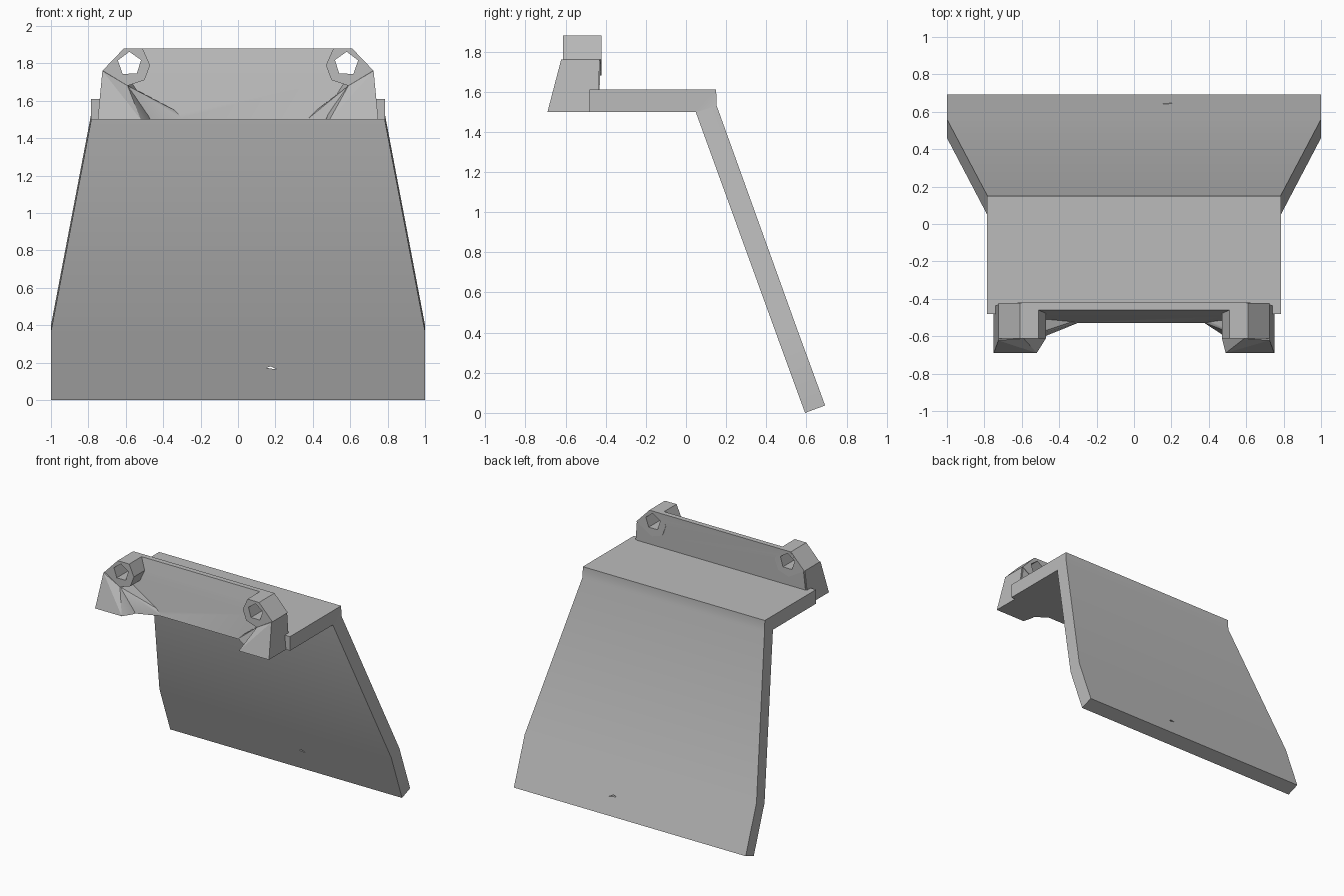
import bpy
import bmesh
import math

cube = bpy.data.objects.get("Cube")
if cube:
    bpy.data.objects.remove(cube, do_unlink=True)

grey = bpy.data.materials.new("plain grey")
grey.use_nodes = True
GREY = (0.5, 0.5, 0.5, 1)
grey.diffuse_color = GREY
grey.node_tree.nodes["Principled BSDF"].inputs["Base Color"].default_value = GREY


def add_object(name, bm):
    bmesh.ops.recalc_face_normals(bm, faces=bm.faces)
    mesh = bpy.data.meshes.new(name)
    bm.to_mesh(mesh)
    bm.free()
    mesh.materials.append(grey)
    obj = bpy.data.objects.new(name, mesh)
    bpy.context.collection.objects.link(obj)
    return obj


def hull(name, points):
    """Solid wrapped around a few corner points."""
    bm = bmesh.new()
    for p in points:
        bm.verts.new(p)
    out = bmesh.ops.convex_hull(bm, input=bm.verts)
    loose = set(out["geom_interior"]) | set(out["geom_unused"])
    bmesh.ops.delete(bm, geom=[g for g in loose if isinstance(g, bmesh.types.BMVert)], context="VERTS")
    bmesh.ops.dissolve_limit(bm, angle_limit=0.01, verts=bm.verts, edges=bm.edges)
    return add_object(name, bm)


def prism(name, outline, y0, y1):
    return hull(name, [(x, y, z) for x, z in outline for y in (y0, y1)])


def combine(target, tool, operation):
    """Apply one boolean and discard its tool."""
    mod = target.modifiers.new("join", "BOOLEAN")
    mod.operation = operation
    mod.solver = "EXACT"
    mod.object = tool
    bpy.context.view_layer.objects.active = target
    bpy.ops.object.modifier_apply(modifier=mod.name)
    bpy.data.objects.remove(tool, do_unlink=True)


# Shelf and flared sheet: paired inner and outer stations lofted as one solid
stations = [  # half width, inner (y, z), outer (y, z)
    (0.785, (-0.48, 1.5), (-0.48, 1.61)),
    (0.785, (0.05, 1.5), (0.15, 1.61)),
    (0.785, (0.05, 1.495), (0.153, 1.53)),
    (1.0, (0.46, 0.365), (0.56, 0.4)),
    (1.0, (0.593, 0.0), (0.693, 0.037)),
]
bm = bmesh.new()
rings = []
for w, inner, outer in stations:
    rings.append([bm.verts.new((x, *p)) for x, p in
                  ((-w, inner), (w, inner), (w, outer), (-w, outer))])
for a, b in zip(rings, rings[1:]):
    for i in range(4):
        j = (i + 1) % 4
        bm.faces.new((a[i], a[j], b[j], b[i]))
bm.faces.new(rings[0])
bm.faces.new(rings[-1])
shelf = add_object("shelf_and_sheet", bm)

# Tiny triangular hole near the foot of the sheet
hole = prism("hole_cutter", [(0.15, 0.172), (0.21, 0.163), (0.175, 0.18)], 0.4, 0.8)
combine(shelf, hole, "DIFFERENCE")

# Upright bracket plate, thicker toward the bottom
plate = []
for s in (-1, 1):
    plate += [(s * 0.6, -0.42, 1.88), (s * 0.715, -0.425, 1.76), (s * 0.74, -0.435, 1.5),
              (s * 0.6, -0.46, 1.88), (s * 0.72, -0.485, 1.76), (s * 0.745, -0.53, 1.5)]
bracket = hull("bracket", plate)

# Faceted bosses with wedge feet and gussets at both ends
boss_outline = [(0.61, 1.88), (0.51, 1.88), (0.47, 1.79), (0.5, 1.71), (0.59, 1.68), (0.725, 1.76)]
for s, toe, tail in ((-1, 0.52, 0.29), (1, 0.49, 0.37)):
    boss = prism("boss", [(s * x, z) for x, z in boss_outline], -0.612, -0.422)
    combine(bracket, boss, "UNION")
    foot = hull("foot", [(s * x, y, z) for x, y, z in (
        (0.725, -0.622, 1.76), (0.75, -0.69, 1.5), (toe, -0.69, 1.5),
        (0.59, -0.612, 1.68), (0.725, -0.43, 1.76), (0.75, -0.44, 1.5),
        (0.47, -0.61, 1.5), (0.47, -0.45, 1.5), (0.55, -0.45, 1.69))])
    combine(bracket, foot, "UNION")
    gusset = hull("gusset", [(s * x, y, z) for x, y, z in (
        (0.59, -0.61, 1.68), (0.5, -0.61, 1.5), (tail, -0.525, 1.5),
        (tail + 0.05, -0.525, 1.55), (0.6, -0.45, 1.69), (0.5, -0.45, 1.5))])
    combine(bracket, gusset, "UNION")

# Five-sided through holes in the bosses
for s in (-1, 1):
    ring = [(s * (0.58 + 0.065 * math.cos(a)), 1.797 + 0.065 * math.sin(a))
            for a in (0.3 + k * math.tau / 5 for k in range(5))]
    combine(bracket, prism("hole_cutter", ring, -0.9, -0.2), "DIFFERENCE")

# Soft shading across shallow angles only
for obj in (shelf, bracket):
    bpy.ops.object.select_all(action="DESELECT")
    obj.select_set(True)
    bpy.context.view_layer.objects.active = obj
    bpy.ops.object.shade_smooth_by_angle(angle=math.radians(25))
